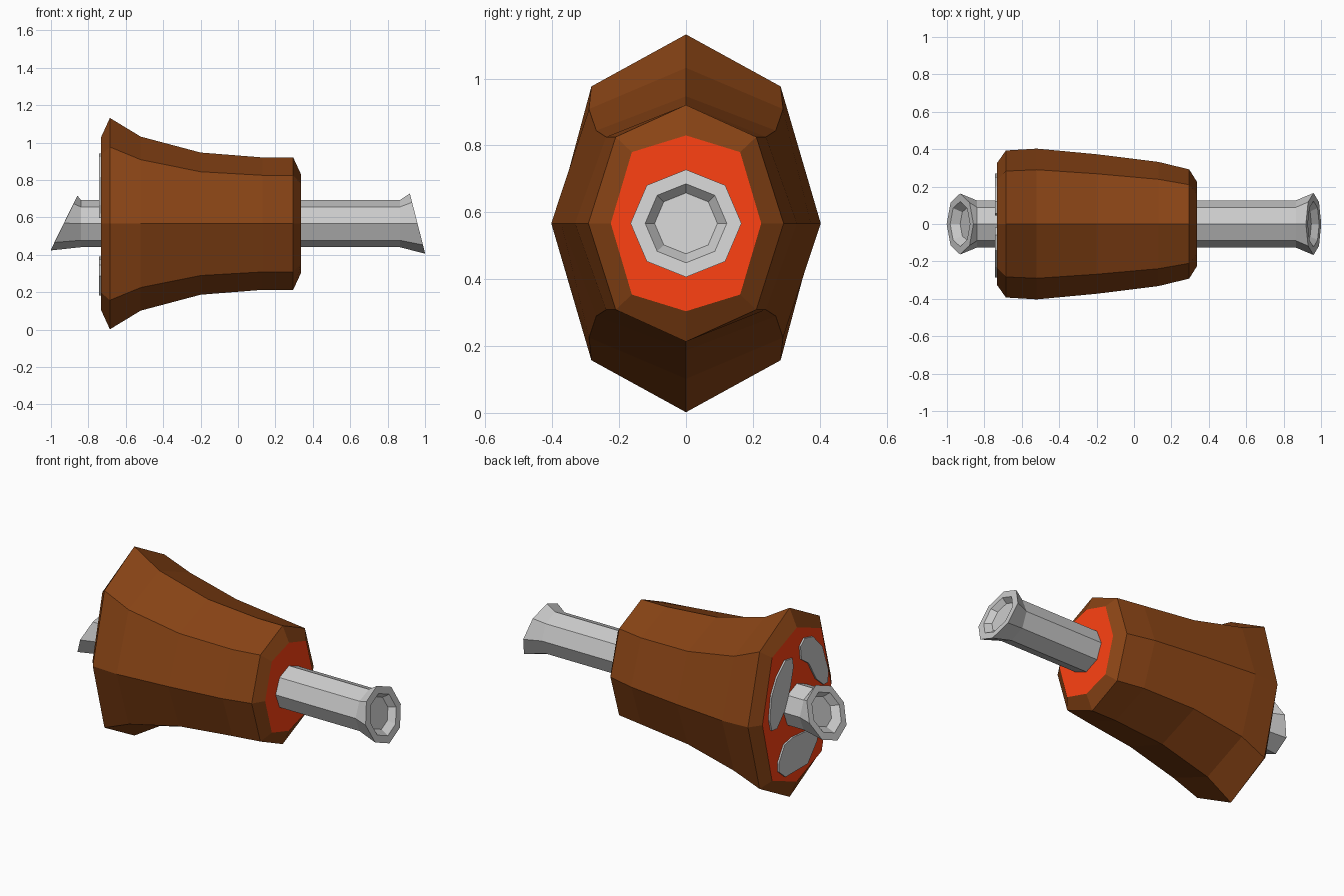
import bpy, bmesh
from math import sin, cos, pi

if "Cube" in bpy.data.objects:
    bpy.data.objects.remove(bpy.data.objects["Cube"])

CZ = 0.567  # height of the central axis


def material(name, rgb):
    m = bpy.data.materials.new(name)
    m.diffuse_color = (*rgb, 1)
    m.use_nodes = True
    m.node_tree.nodes["Principled BSDF"].inputs["Base Color"].default_value = m.diffuse_color
    return m


def make_object(name, bm, mat=None):
    me = bpy.data.meshes.new(name)
    bm.to_mesh(me)
    bm.free()
    ob = bpy.data.objects.new(name, me)
    bpy.context.collection.objects.link(ob)
    if mat:
        me.materials.append(mat)
    return ob


def oval_ring(x, hy, hz, k):
    """Eight-sided section; k sets the height of the diagonal corners."""
    d = 0.72 * hy
    pts = [(0, hz), (d, k * hz), (hy, 0), (d, -k * hz),
           (0, -hz), (-d, -k * hz), (-hy, 0), (-d, k * hz)]
    return [(x, y, CZ + z) for y, z in pts]


def disc_ring(x, r, tilt=0.0, dz=0.0):
    """Regular octagon around the axis, tilted about y."""
    return [(x - r * cos(a) * sin(tilt), r * sin(a), CZ + dz + r * cos(a) * cos(tilt))
            for a in (i * pi / 4 for i in range(8))]


def loft(name, rings, mat=None, caps=False):
    bm = bmesh.new()
    vs = [[bm.verts.new(p) for p in ring] for ring in rings]
    for a, b in zip(vs, vs[1:]):
        for i in range(8):
            j = (i + 1) % 8
            bm.faces.new((a[i], a[j], b[j], b[i]))
    if caps:
        bm.faces.new(vs[0])
        bm.faces.new(vs[-1])
    bmesh.ops.recalc_face_normals(bm, faces=bm.faces)
    return make_object(name, bm, mat)


def end_face(name, ring, mat):
    """Single face closing an open end, turned outward."""
    bm = bmesh.new()
    f = bm.faces.new([bm.verts.new(p) for p in ring])
    f.normal_update()
    if f.normal.x * ring[0][0] < 0:
        f.normal_flip()
    return make_object(name, bm, mat)


def plate(name, outline, x0, x1, mat=None):
    """Flat prism from a (y, z) outline, from x0 to x1."""
    bm = bmesh.new()
    base = bm.faces.new([bm.verts.new((x0, y, CZ + z)) for y, z in outline])
    res = bmesh.ops.extrude_face_region(bm, geom=[base])
    moved = [v for v in res["geom"] if isinstance(v, bmesh.types.BMVert)]
    bmesh.ops.translate(bm, verts=moved, vec=(x1 - x0, 0, 0))
    bmesh.ops.recalc_face_normals(bm, faces=bm.faces)
    return make_object(name, bm, mat)


brown = material("roasted_brown", (0.248, 0.057, 0.0075))
red = material("raw_red", (1.0, 0.053, 0.006))

# Flared skin of the joint: x, half width, half height, diagonal ratio
profile = [(-0.733, 0.325, 0.46, 0.80), (-0.685, 0.393, 0.565, 0.725),
           (-0.52, 0.403, 0.465, 0.735), (-0.20, 0.373, 0.38, 0.73),
           (0.13, 0.332, 0.354, 0.73), (0.295, 0.292, 0.354, 0.73),
           (0.337, 0.225, 0.263, 0.81)]
rings = [oval_ring(*p) for p in profile]
loft("skin", rings, brown)

# Red cut faces closing both ends
end_face("large_cut_face", rings[0], red)
end_face("small_cut_face", rings[-1], red)

# Bone with slanted, flared and hollowed ends
TL, TR = -0.455, 0.25
loft("bone", [
    disc_ring(-0.89, 0.09, TL), disc_ring(-0.93, 0.12, TL, 0.005),
    disc_ring(-0.93, 0.163, TL, 0.003), disc_ring(-0.84, 0.126),
    disc_ring(0.865, 0.126), disc_ring(0.96, 0.166, TR),
    disc_ring(0.96, 0.122, TR), disc_ring(0.925, 0.094, TR)], caps=True)

# Pale fat patches on the large cut face
patches = [
    [(-0.02, 0.34), (-0.06, 0.375), (-0.14, 0.355), (-0.23, 0.26), (-0.285, 0.10),
     (-0.28, 0.03), (-0.24, 0.03), (-0.17, 0.09), (-0.10, 0.21), (-0.03, 0.26)],
    [(0.055, 0.30), (0.12, 0.31), (0.20, 0.24), (0.25, 0.15), (0.27, 0.01),
     (0.25, -0.06), (0.20, -0.065), (0.13, 0.01), (0.075, 0.13), (0.045, 0.245)],
    [(0.185, -0.28), (0.13, -0.19), (0.05, -0.175), (-0.12, -0.19), (-0.185, -0.22),
     (-0.18, -0.28), (-0.09, -0.385), (0.12, -0.385), (0.185, -0.33)],
]
for i, outline in enumerate(patches):
    plate(f"fat_patch_{i + 1}", outline, -0.730, -0.743)
